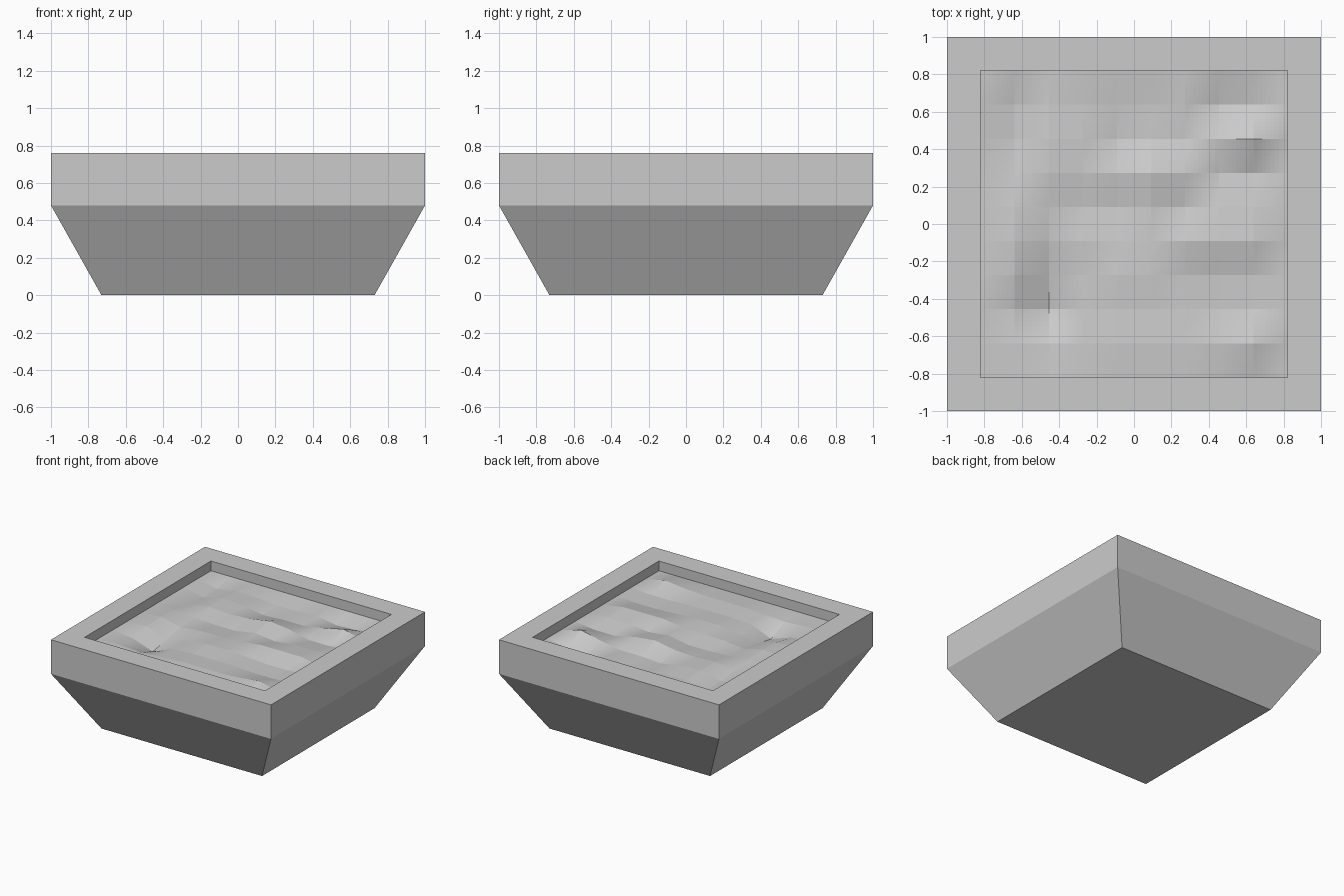
import bpy, bmesh

if "Cube" in bpy.data.objects:
    bpy.data.objects.remove(bpy.data.objects["Cube"])


def make_object(name, bm):
    mesh = bpy.data.meshes.new(name)
    bm.to_mesh(mesh)
    bm.free()
    obj = bpy.data.objects.new(name, mesh)
    bpy.context.collection.objects.link(obj)
    return obj


# Planter box: square rings swept from the base up over the rim and inside
PROFILE = [(0.73, 0.0), (1.0, 0.48), (1.0, 0.76), (0.82, 0.76), (0.82, 0.56)]
bm = bmesh.new()
rings = [[bm.verts.new((sx * r, sy * r, z))
          for sx, sy in ((-1, -1), (1, -1), (1, 1), (-1, 1))] for r, z in PROFILE]
for a, b in zip(rings, rings[1:]):
    for i in range(4):
        j = (i + 1) % 4
        bm.faces.new((a[i], a[j], b[j], b[i]))
bm.faces.new(rings[0][::-1])
bm.faces.new(rings[-1])
bmesh.ops.recalc_face_normals(bm, faces=bm.faces)
make_object("planter_box", bm)

# Soil: 9 x 9 uneven patches, inner heights in hundredths, back row first
BUMPS = [
    (-3, 0, -1, -2, -2, -1, -4, -3),
    (-3, 1, 0, -3, -2, -2, 1, 5),
    (-1, 1, 0, 1, 4, 2, -2, -2),
    (1, -1, -2, -2, 1, -1, 1, 1),
    (2, -2, 0, 0, 1, 3, 3, 3),
    (1, -5, -1, 1, 1, 0, -1, -1),
    (-2, -8, -1, 0, 0, 0, -1, -1),
    (0, -1, 0, 1, 1, 1, 2, 4),
]
CELLS, HALF, LEVEL = 9, 0.82, 0.68
bm = bmesh.new()
bmesh.ops.create_grid(bm, x_segments=CELLS, y_segments=CELLS, size=HALF)
for v in bm.verts:
    col = round((v.co.x + HALF) / (2 * HALF) * CELLS)
    row = round((HALF - v.co.y) / (2 * HALF) * CELLS)
    inside = 0 < col < CELLS and 0 < row < CELLS
    v.co.z = LEVEL + (BUMPS[row - 1][col - 1] / 100 if inside else 0)
soil = make_object("soil", bm)

# Twisted patches with creases between them
sub = soil.modifiers.new("patches", 'SUBSURF')
sub.subdivision_type = 'SIMPLE'
sub.levels = sub.render_levels = 3
